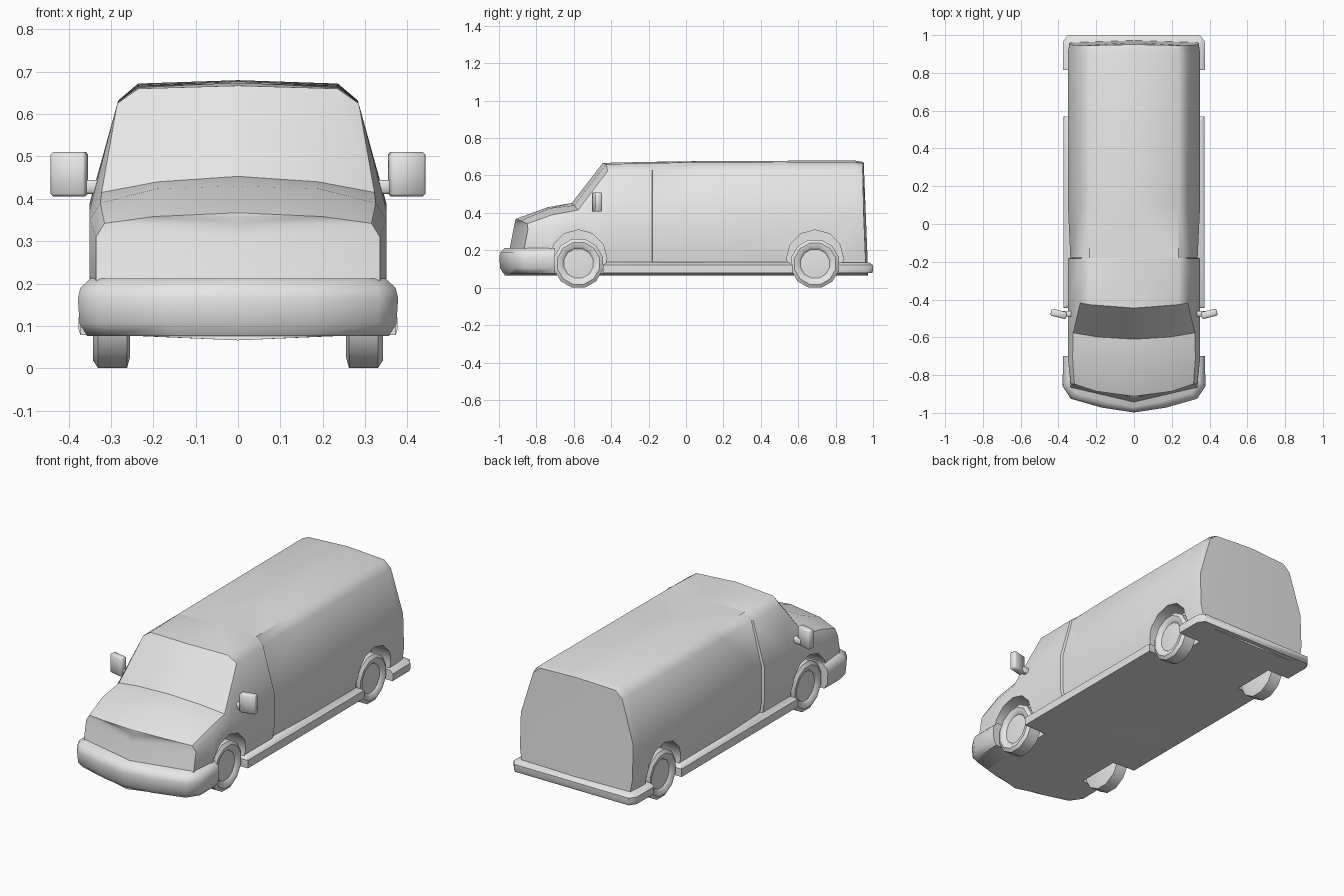
import bpy, bmesh, math
from mathutils import Vector, Matrix

if "Cube" in bpy.data.objects:
    bpy.data.objects.remove(bpy.data.objects["Cube"])

grey = bpy.data.materials.new("light_grey")
grey.diffuse_color = (0.8, 0.8, 0.8, 1)
grey.use_nodes = True
grey.node_tree.nodes["Principled BSDF"].inputs["Base Color"].default_value = grey.diffuse_color


def make(name, bm, angle=40):
    """Turn a bmesh into a smooth shaded object."""
    bmesh.ops.remove_doubles(bm, verts=bm.verts, dist=0.0005)
    bmesh.ops.recalc_face_normals(bm, faces=bm.faces)
    me = bpy.data.meshes.new(name)
    bm.to_mesh(me)
    bm.free()
    me.materials.append(grey)
    ob = bpy.data.objects.new(name, me)
    bpy.context.collection.objects.link(ob)
    smooth(ob, angle)
    return ob


def smooth(ob, angle):
    bpy.ops.object.select_all(action='DESELECT')
    ob.select_set(True)
    bpy.context.view_layer.objects.active = ob
    bpy.ops.object.shade_smooth_by_angle(angle=math.radians(angle))


def mirror_x(bm):
    geom = bm.verts[:] + bm.edges[:] + bm.faces[:]
    bmesh.ops.mirror(bm, geom=geom, matrix=Matrix(), merge_dist=0.0005, axis='X')


def prism(name, half, levels, centre_y, angle=40):
    """Stack a mirrored plan outline at (inset, z) levels."""
    outline = half + [(-x, y) for x, y in reversed(half) if x > 0]
    bm = bmesh.new()
    rings = []
    for inset, z in levels:
        ring = []
        for x, y in outline:
            sx = (x > 0) - (x < 0)
            sy = (y > centre_y) - (y < centre_y)
            ring.append(bm.verts.new((x - sx * inset, y - sy * inset, z)))
        rings.append(ring)
    n = len(outline)
    for a, b in zip(rings, rings[1:]):
        for i in range(n):
            j = (i + 1) % n
            bm.faces.new((a[i], a[j], b[j], b[i]))
    bm.faces.new(rings[0])
    bm.faces.new(rings[-1])
    return make(name, bm, angle)


# Body: half cross-sections along y
# y, bow, lean, half width, belt z, shoulder x, z, roof edge x, z, centre z
stations = [
    (-0.965, 0.085, 0.20, 0.335, 0.310, 0.315, 0.342, 0.20, 0.358, 0.367),
    (-0.740, 0.030, 0.00, 0.350, 0.350, 0.325, 0.390, 0.19, 0.424, 0.430),
    (-0.610, 0.040, 0.00, 0.350, 0.375, 0.322, 0.415, 0.19, 0.440, 0.453),
    (-0.445, 0.040, 0.00, 0.350, 0.385, 0.285, 0.625, 0.235, 0.660, 0.667),
    (-0.183, 0.000, 0.00, 0.350, 0.390, 0.282, 0.630, 0.236, 0.667, 0.673),
    (-0.178, 0.000, 0.00, 0.337, 0.390, 0.274, 0.630, 0.236, 0.667, 0.673),
    (0.100, 0.000, 0.00, 0.350, 0.390, 0.283, 0.630, 0.236, 0.669, 0.677),
    (0.900, 0.000, 0.00, 0.350, 0.390, 0.283, 0.632, 0.236, 0.672, 0.680),
    (0.973, -0.012, -0.04, 0.343, 0.390, 0.272, 0.625, 0.230, 0.662, 0.672),
]
bm = bmesh.new()
rows = []
for y, bow, lean, w, zb, sx, sz, rx, rz, zt in stations:
    pts = [(0, 0.066), (w - 0.02, 0.08), (w, 0.2), (w, zb), (sx, sz), (rx, rz), (0, zt)]
    rows.append([bm.verts.new((x, y + bow * (x / 0.35) ** 2 + lean * (z - 0.1), z))
                 for x, z in pts])
for a, b in zip(rows, rows[1:]):
    for i in range(6):
        bm.faces.new((a[i], a[i + 1], b[i + 1], b[i]))
for row, st in ((rows[0], stations[0]), (rows[-1], stations[-1])):
    centre = [row[0]]
    for v in row[2:6]:
        centre.append(bm.verts.new((0, st[0] + st[2] * (v.co.z - 0.1), v.co.z)))
    for i in range(4):
        bm.faces.new((centre[i], row[i + 1], row[i + 2], centre[i + 1]))
    bm.faces.new((centre[4], row[5], row[6]))
mirror_x(bm)
body = make("van_body", bm)

# Wheel arches cut out of the body
AXLES = {"front": (-0.575, 0.13), "rear": (0.69, 0.128)}
for end, (y, r) in AXLES.items():
    for side, s in (("left", -1), ("right", 1)):
        bm = bmesh.new()
        bmesh.ops.create_cone(bm, cap_ends=True, segments=12, radius1=0.152,
                              radius2=0.152, depth=0.3)
        bmesh.ops.transform(bm, verts=bm.verts, matrix=Matrix.Translation((s * 0.385, y, 0.157))
                            @ Matrix.Rotation(math.pi / 2, 4, 'Y'))
        cutter = make("arch_cutter", bm)
        cutter.hide_render = True
        mod = body.modifiers.new("arch", 'BOOLEAN')
        mod.operation = 'DIFFERENCE'
        mod.solver = 'EXACT'
        mod.object = cutter
        bpy.ops.object.select_all(action='DESELECT')
        body.select_set(True)
        bpy.context.view_layer.objects.active = body
        bpy.ops.object.modifier_apply(modifier=mod.name)
        bpy.data.objects.remove(cutter)
smooth(body, 40)

# Wheels: lathed tyre with a dished hub
for end, (y, r) in AXLES.items():
    for side, s in (("left", -1), ("right", 1)):
        bm = bmesh.new()
        prof = [(0, 0.255), (0.8, 0.255), (1, 0.262), (1, 0.33), (0.86, 0.342),
                (0.68, 0.338), (0.6, 0.326), (0, 0.332)]
        rings = []
        for k, x in prof:
            rings.append([bm.verts.new((s * x, y + k * r * math.sin((i + 0.5) * math.tau / 12) / math.cos(math.pi / 12),
                                        r + k * r * math.cos((i + 0.5) * math.tau / 12) / math.cos(math.pi / 12)))
                          for i in range(12)])
        for a, b in zip(rings, rings[1:]):
            for i in range(12):
                j = (i + 1) % 12
                bm.faces.new((a[i], a[j], b[j], b[i]))
        make(f"{end}_{side}_wheel", bm)

# Bumpers and side sills
prism("front_bumper",
      [(0.0, -0.998), (0.17, -0.972), (0.335, -0.925), (0.378, -0.86), (0.376, -0.70)],
      [(0.022, 0.076), (0.004, 0.105), (0.0, 0.165), (0.006, 0.19), (0.03, 0.212)], -0.70, 50)
prism("rear_bumper",
      [(0.376, 0.815), (0.376, 0.965), (0.35, 1.0)],
      [(0.004, 0.078), (0.0, 0.09), (0.0, 0.12), (0.02, 0.135)], 0.815, 50)
prism("side_sills", [(0.372, -0.445), (0.372, 0.57)],
      [(0.0, 0.078), (0.0, 0.122), (0.022, 0.137)], 0.06)


# Door mirrors with arms
def block(name, size, loc, yaw, bevel):
    bm = bmesh.new()
    bmesh.ops.create_cube(bm, size=1)
    bmesh.ops.scale(bm, vec=Vector(size), verts=bm.verts)
    bmesh.ops.bevel(bm, geom=bm.edges[:], offset=bevel, segments=1, affect='EDGES')
    bmesh.ops.transform(bm, verts=bm.verts,
                        matrix=Matrix.Translation(loc) @ Matrix.Rotation(yaw, 4, 'Z'))
    make(name, bm, 50)


for side, s in (("left", -1), ("right", 1)):
    block(f"{side}_mirror", (0.085, 0.038, 0.104), (s * 0.398, -0.476, 0.458), s * 0.25, 0.006)
    block(f"{side}_mirror_arm", (0.09, 0.03, 0.033), (s * 0.333, -0.475, 0.428), 0, 0.005)
